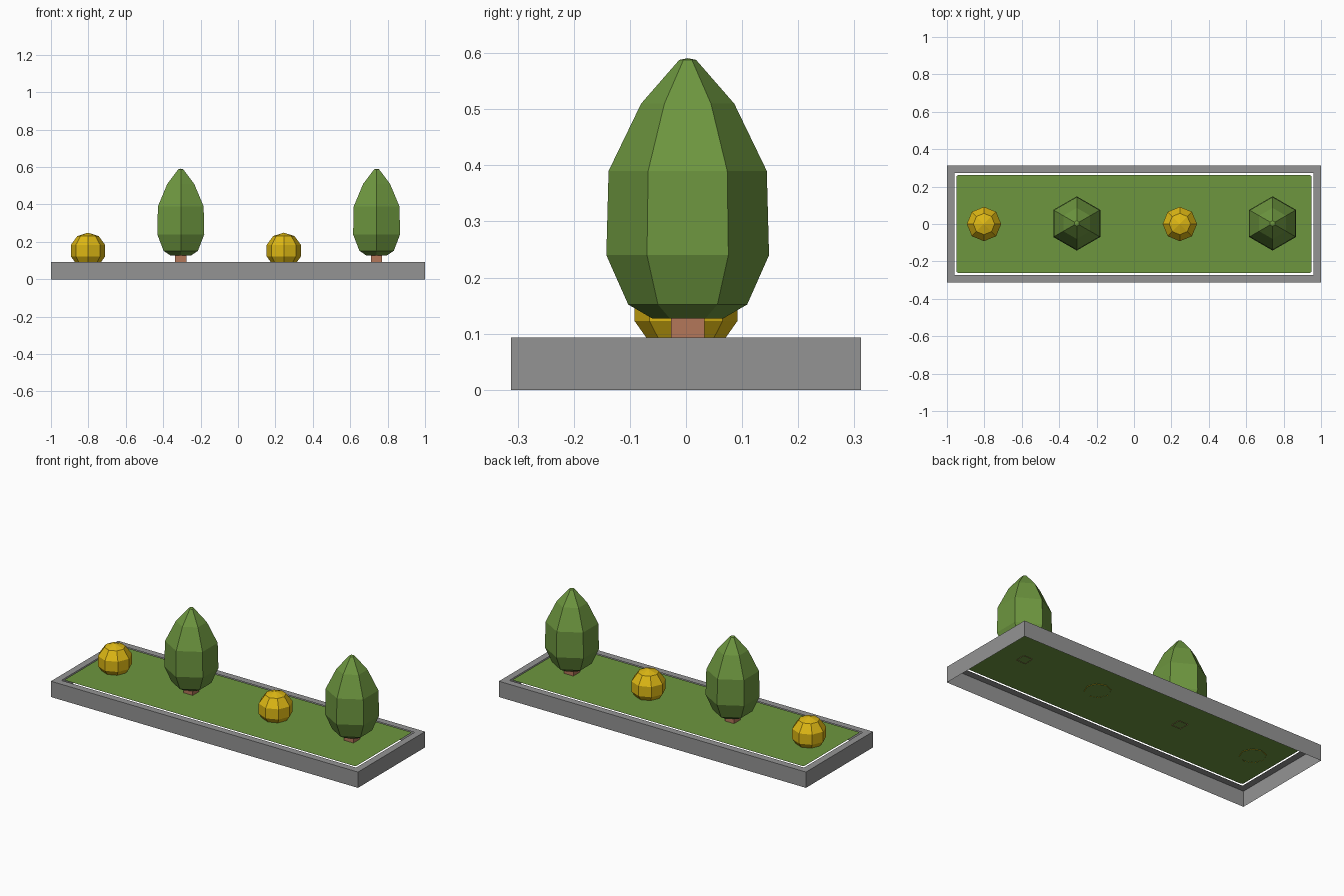
import bpy, bmesh, math

if "Cube" in bpy.data.objects:
    bpy.data.objects.remove(bpy.data.objects["Cube"])


def material(name, rgb):
    lin = [(c / 255 / 12.92) if c < 11 else ((c / 255 + 0.055) / 1.055) ** 2.4 for c in rgb]
    m = bpy.data.materials.new(name)
    m.diffuse_color = (*lin, 1)
    m.use_nodes = True
    m.node_tree.nodes["Principled BSDF"].inputs["Base Color"].default_value = m.diffuse_color
    return m


STONE = material("grey stone", (148, 148, 148))
GREEN = material("leaf green", (109, 150, 63))
GOLD = material("golden bush", (222, 184, 20))
BARK = material("brown bark", (180, 119, 90))


def finish(name, bm, mat):
    me = bpy.data.meshes.new(name)
    bm.to_mesh(me)
    bm.free()
    me.materials.append(mat)
    ob = bpy.data.objects.new(name, me)
    bpy.context.collection.objects.link(ob)
    return ob


def lathe(name, mat, x, y, sides, phase, rings, bottom=False, top=None):
    """Stack of polygon rings (radius, z), with an optional floor and apex."""
    bm = bmesh.new()
    loops = []
    for r, z in rings:
        angles = [phase + 2 * math.pi * i / sides for i in range(sides)]
        loops.append([bm.verts.new((x + r * math.cos(a), y + r * math.sin(a), z)) for a in angles])
    for lo, hi in zip(loops, loops[1:]):
        for i in range(sides):
            j = (i + 1) % sides
            bm.faces.new((lo[i], lo[j], hi[j], hi[i]))
    if bottom:
        bm.faces.new(loops[0][::-1])
    if top is not None:
        tip = bm.verts.new((x, y, top))
        for i in range(sides):
            bm.faces.new((loops[-1][i], loops[-1][(i + 1) % sides], tip))
    return finish(name, bm, mat)


HX, HY, H = 1.0, 0.312, 0.093   # planter half sizes and height

# Planter: thin walls open below, with a flat rim
bm = bmesh.new()
bmesh.ops.create_cube(bm, size=1)
for v in bm.verts:
    v.co = (v.co.x * 2 * HX, v.co.y * 2 * HY, (v.co.z + 0.5) * H)
bm.normal_update()
upper = [f for f in bm.faces if f.normal.z > 0.9]
lower = [f for f in bm.faces if f.normal.z < -0.9]
bmesh.ops.inset_region(bm, faces=upper, thickness=0.057)
bmesh.ops.delete(bm, geom=upper + lower, context='FACES')
finish("planter", bm, STONE)

# Grass sheet with slightly rounded corners
bm = bmesh.new()
vs = [bm.verts.new((sx * (HX - 0.05), sy * (HY - 0.05), H + 0.001))
      for sx, sy in ((-1, -1), (1, -1), (1, 1), (-1, 1))]
bm.faces.new(vs)
bmesh.ops.bevel(bm, geom=vs, offset=0.012, segments=2, profile=0.5, affect='VERTICES')
finish("grass", bm, GREEN)

# Trees: square trunk and six-sided crown
CROWN = [(0.063, 0.127), (0.106, 0.152), (0.145, 0.24), (0.141, 0.39), (0.083, 0.51), (0.015, 0.588)]
for n, x in enumerate((-0.306, 0.741), 1):
    lathe(f"tree_trunk_{n}", BARK, x, 0.003, 4, math.pi / 4,
          [(0.0425, H - 0.001), (0.0425, 0.14)])
    lathe(f"tree_crown_{n}", GREEN, x, 0.003, 6, math.pi / 2, CROWN, bottom=True, top=0.591)

# Bushes: eight-sided balls sunk into the grass
BUSH = [(0.070, H - 0.001), (0.092, 0.123), (0.092, 0.183), (0.057, 0.231)]
for n, x in enumerate((-0.802, 0.245), 1):
    lathe(f"bush_{n}", GOLD, x, 0, 8, 0, BUSH, top=0.249)
